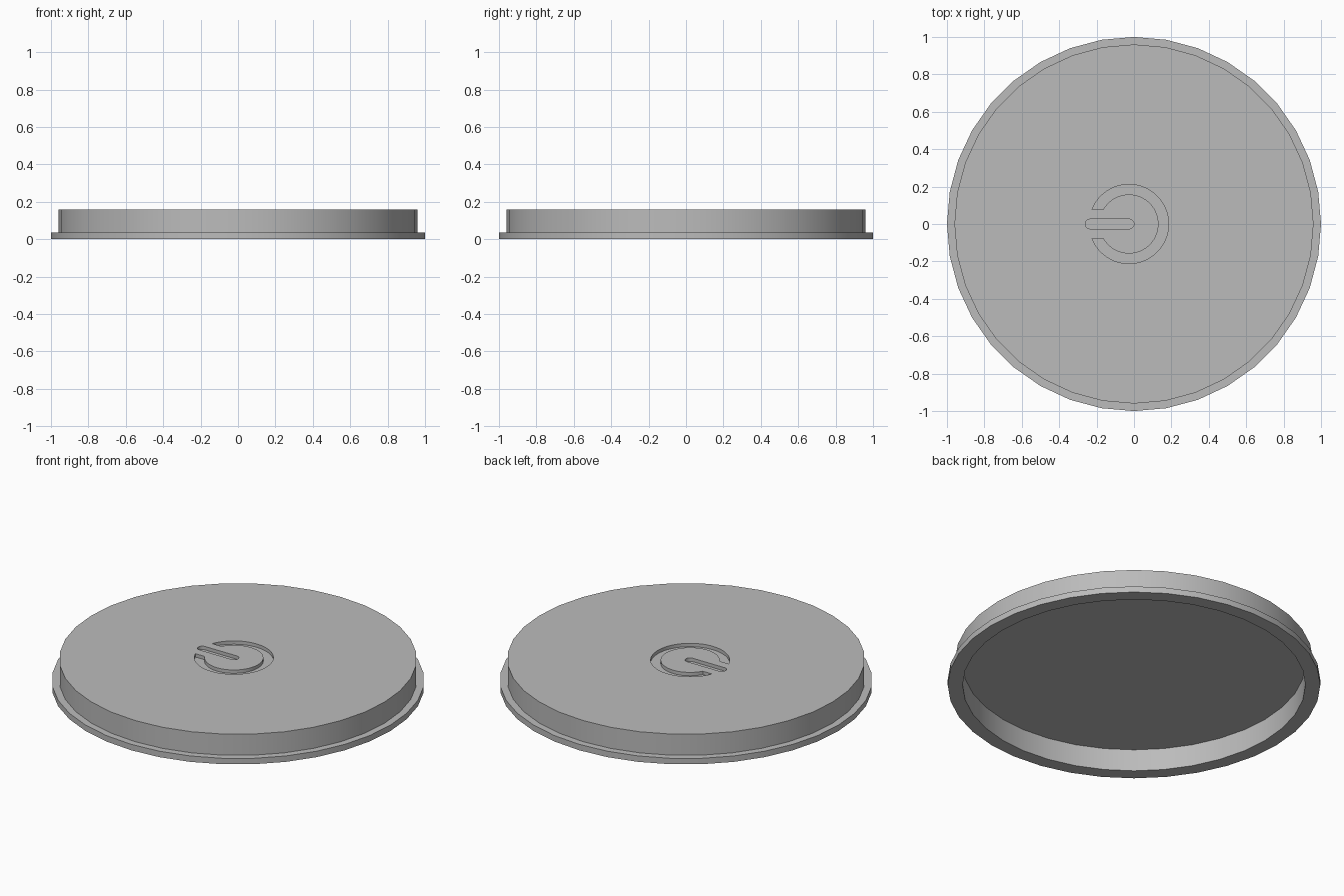
import bpy, bmesh
from math import sin, cos, pi, asin, radians

cube = bpy.data.objects.get("Cube")
if cube:
    bpy.data.objects.remove(cube, do_unlink=True)

SIDES = 36
TOP = 0.16
GROOVE_DEPTH = 0.02

grey = bpy.data.materials.new("plain grey")
grey.use_nodes = True
colour = (0.5, 0.5, 0.5, 1)
grey.diffuse_color = colour
grey.node_tree.nodes["Principled BSDF"].inputs["Base Color"].default_value = colour


def finish(name, bm):
    bmesh.ops.recalc_face_normals(bm, faces=bm.faces[:])
    mesh = bpy.data.meshes.new(name)
    bm.to_mesh(mesh)
    bm.free()
    mesh.materials.append(grey)
    obj = bpy.data.objects.new(name, mesh)
    bpy.context.collection.objects.link(obj)
    return obj


def lathe(name, profile):
    """Revolve a profile, closing its first and last rings with discs."""
    bm = bmesh.new()
    rings = [[bm.verts.new((r * cos(2 * pi * i / SIDES), r * sin(2 * pi * i / SIDES), z))
              for i in range(SIDES)] for r, z in profile]
    for a, b in zip(rings, rings[1:]):
        for i in range(SIDES):
            j = (i + 1) % SIDES
            bm.faces.new((a[i], a[j], b[j], b[i]))
    bm.faces.new(rings[0])
    bm.faces.new(rings[-1])
    return finish(name, bm)


def arc(cx, radius, start, end, steps):
    angles = [start + (end - start) * i / steps for i in range(steps + 1)]
    return [(cx + radius * cos(a), radius * sin(a)) for a in angles]


def prism(name, outline):
    """Upright cutter from the groove floor to above the lid."""
    bm = bmesh.new()
    face = bm.faces.new([bm.verts.new((x, y, TOP - GROOVE_DEPTH)) for x, y in outline])
    moved = bmesh.ops.extrude_face_region(bm, geom=[face])["geom"]
    bmesh.ops.translate(bm, vec=(0, 0, 0.1),
                        verts=[v for v in moved if isinstance(v, bmesh.types.BMVert)])
    obj = finish(name, bm)
    obj.hide_render = True
    return obj


# Hollow lid: cavity ceiling, inner wall, flange, outer wall, top
lid = lathe("lid", [(0.92, 0.13), (0.92, 0), (1, 0), (1, 0.035),
                    (0.96, 0.035), (0.96, TOP)])

# Open ring groove, with its gap cut straight on the left
CX, OUTER, INNER, GAP = -0.027, 0.212, 0.158, 0.078
a, b = pi - asin(GAP / OUTER), pi - asin(GAP / INNER)
ring = prism("ring_groove_cutter",
             arc(CX, OUTER, -a, a, 48) + arc(CX, INNER, b, -b, 48))

# Straight groove with rounded ends
HALF = 0.026
slot = prism("slot_groove_cutter",
             arc(-HALF, HALF, -pi / 2, pi / 2, 10)
             + arc(-0.26 + HALF, HALF, pi / 2, 3 * pi / 2, 10))

# Sink both grooves into the top
for cutter in (ring, slot):
    mod = lid.modifiers.new(cutter.name, "BOOLEAN")
    mod.operation = "DIFFERENCE"
    mod.solver = "EXACT"
    mod.object = cutter
bpy.context.view_layer.update()
cut_mesh = bpy.data.meshes.new_from_object(
    lid.evaluated_get(bpy.context.evaluated_depsgraph_get()))
lid.modifiers.clear()
lid.data = cut_mesh
for cutter in (ring, slot):
    bpy.data.objects.remove(cutter, do_unlink=True)

# Smooth walls, sharp rims
bpy.ops.object.select_all(action="DESELECT")
lid.select_set(True)
bpy.context.view_layer.objects.active = lid
bpy.ops.object.shade_smooth_by_angle(angle=radians(30))
